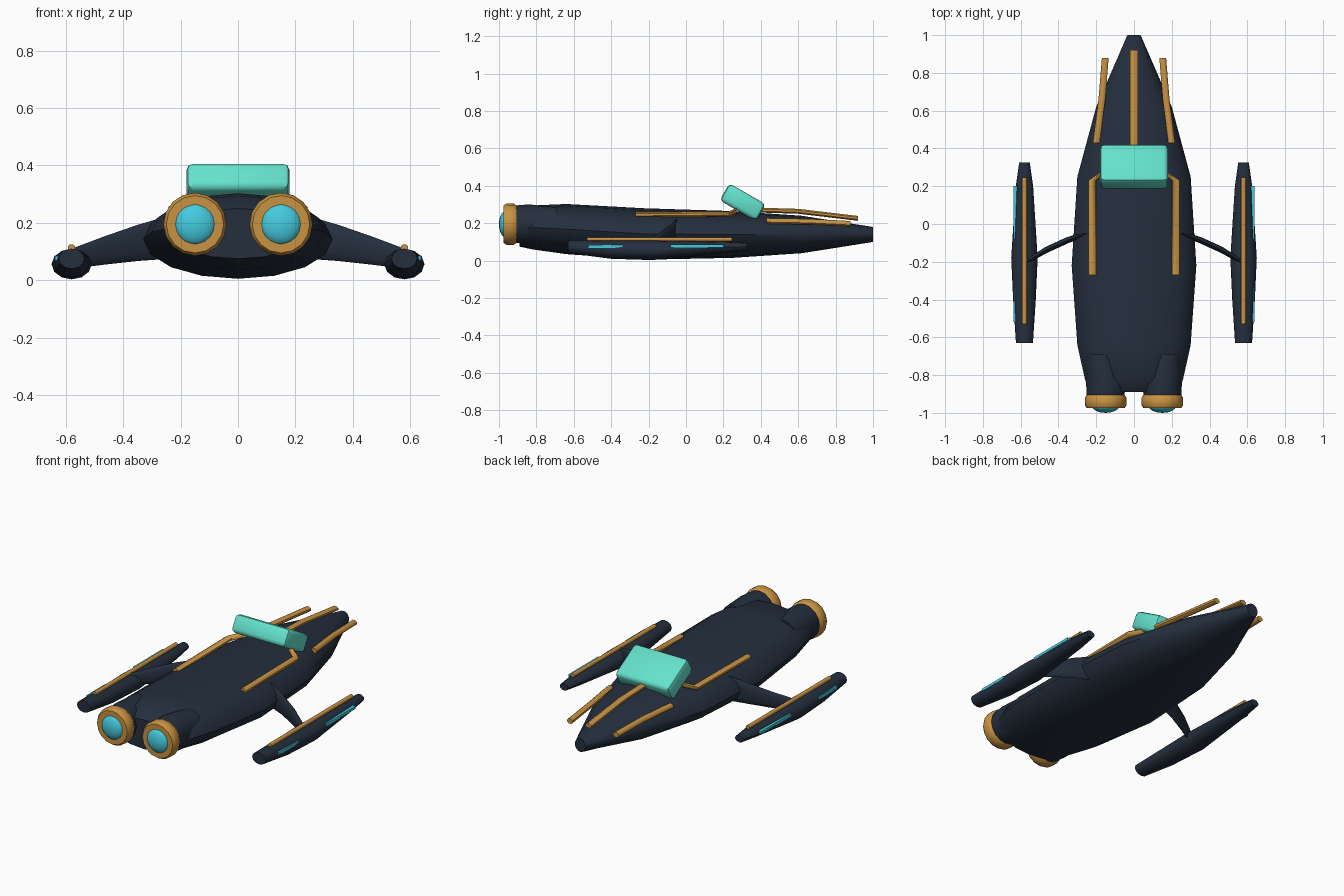
import bpy, bmesh, math
from mathutils import Vector

cube = bpy.data.objects.get("Cube")
if cube:
    bpy.data.objects.remove(cube, do_unlink=True)


def material(name, rgb):
    m = bpy.data.materials.new(name)
    m.use_nodes = True
    m.diffuse_color = (*rgb, 1)
    m.node_tree.nodes["Principled BSDF"].inputs["Base Color"].default_value = (*rgb, 1)
    return m


NAVY = material("navy hull", (0.018, 0.028, 0.048))
GOLD = material("gold trim", (0.58, 0.29, 0.055))
CYAN = material("cyan glow", (0.06, 0.60, 0.74))
MINT = material("mint canopy", (0.13, 0.76, 0.61))


def finish(name, bm, mat, angle=40):
    bmesh.ops.recalc_face_normals(bm, faces=bm.faces)
    mesh = bpy.data.meshes.new(name)
    bm.to_mesh(mesh)
    bm.free()
    mesh.materials.append(mat)
    ob = bpy.data.objects.new(name, mesh)
    bpy.context.collection.objects.link(ob)
    bpy.ops.object.select_all(action='DESELECT')
    ob.select_set(True)
    bpy.context.view_layer.objects.active = ob
    bpy.ops.object.shade_smooth_by_angle(angle=math.radians(angle))
    return ob


def loft(name, stations, mat, sides=16, across=Vector((1, 0, 0)), turn=0.0, angle=40):
    """Skin elliptical rings given as (centre, half width, half height)."""
    bm = bmesh.new()
    rings = []
    for centre, a, b in stations:
        ring = []
        for i in range(sides):
            t = 2 * math.pi * i / sides + turn
            p = Vector(centre) + across * (a * math.cos(t))
            p.z += b * math.sin(t)
            ring.append(bm.verts.new(p))
        rings.append(ring)
    for r, s in zip(rings, rings[1:]):
        for i in range(sides):
            j = (i + 1) % sides
            bm.faces.new((r[i], r[j], s[j], s[i]))
    bm.faces.new(rings[0])
    bm.faces.new(rings[-1])
    return finish(name, bm, mat, angle)


def rail(name, points, half_w, half_h):
    """Slim gold bar with chamfered corners."""
    k = 1 / math.cos(math.pi / 8)
    return loft(name, [(p, half_w * k, half_h * k) for p in points], GOLD,
                sides=8, turn=math.pi / 8, angle=50)


def box(name, centre, size, mat, bevel, tilt=0.0):
    bm = bmesh.new()
    bmesh.ops.create_cube(bm, size=1)
    bmesh.ops.scale(bm, vec=size, verts=bm.verts)
    if bevel:
        bmesh.ops.bevel(bm, geom=bm.edges[:], offset=bevel, segments=2,
                        profile=0.5, affect='EDGES')
    ob = finish(name, bm, mat, 45)
    ob.location = centre
    ob.rotation_euler.x = tilt
    return ob


# Hull: y, half width, bottom, top
hull = [(1.0, 0.035, 0.10, 0.18), (0.62, 0.20, 0.04, 0.24), (0.25, 0.30, 0.015, 0.265),
        (-0.22, 0.33, 0.005, 0.28), (-0.64, 0.30, 0.035, 0.303),
        (-0.82, 0.26, 0.06, 0.295), (-0.89, 0.235, 0.075, 0.25)]
loft("hull", [((0, y, (lo + hi) / 2), w, (hi - lo) / 2) for y, w, lo, hi in hull], NAVY)

# Tilted canopy and nose spine
box("canopy", (0, 0.303, 0.312), (0.36, 0.225, 0.105), MINT, 0.022, math.radians(-30))
rail("nose_spine", [(0, 0.40, 0.27), (0, 0.60, 0.264), (0, 0.92, 0.226)], 0.02, 0.013)

for side, s in (("left", 1), ("right", -1)):
    # Engine housing, ring and glowing dome
    x, z = 0.15 * s, 0.195
    loft(side + "_engine_housing",
         [((x, -0.91, z), 0.10, 0.10), ((x, -0.84, z), 0.104, 0.106),
          ((x + 0.02 * s, -0.69, z), 0.08, 0.09)], NAVY)
    loft(side + "_engine_ring",
         [((x, y, z), r, r) for y, r in ((-0.975, 0.1), (-0.96, 0.11), (-0.92, 0.11), (-0.905, 0.1))],
         GOLD, angle=50)
    bm = bmesh.new()
    bmesh.ops.create_uvsphere(bm, u_segments=16, v_segments=10, radius=0.072)
    dome = finish(side + "_engine_glow", bm, CYAN)
    dome.scale.y = 0.5
    dome.location = (x, -0.964, z)

    # Hull rails
    rail(side + "_nose_rail", [(0.20 * s, 0.43, 0.212), (0.17 * s, 0.66, 0.208),
                               (0.152 * s, 0.88, 0.197)], 0.018, 0.015)
    rail(side + "_shoulder_rail", [(0.222 * s, -0.27, 0.245), (0.222 * s, 0.23, 0.25),
                                   (0.165 * s, 0.27, 0.268)], 0.02, 0.014)

    # Swept strut
    loft(side + "_strut",
         [((0.24 * s, -0.045, 0.15), 0.012, 0.075), ((0.35 * s, -0.085, 0.13), 0.016, 0.063),
          ((0.46 * s, -0.135, 0.105), 0.016, 0.05), ((0.58 * s, -0.205, 0.075), 0.01, 0.035)],
         NAVY, sides=12, across=Vector((0.45 * s, 0.9, 0)))

    # Outrigger pod with rail and light strips
    px = 0.58 * s
    pod = [(0.325, 0.028, 0.075, 0.02), (0.20, 0.046, 0.072, 0.03), (-0.18, 0.07, 0.056, 0.053),
           (-0.40, 0.06, 0.06, 0.05), (-0.63, 0.045, 0.075, 0.035)]
    loft(side + "_pod", [((px, y, c), w, h) for y, w, c, h in pod], NAVY, sides=12)
    rail(side + "_pod_rail", [(px, -0.53, 0.114), (px, 0.245, 0.114)], 0.0125, 0.011)
    box(side + "_pod_light_rear", (0.622 * s, 0.06, 0.079), (0.034, 0.28, 0.016), CYAN, 0)
    box(side + "_pod_light_front", (0.62 * s, -0.43, 0.077), (0.036, 0.18, 0.016), CYAN, 0)
